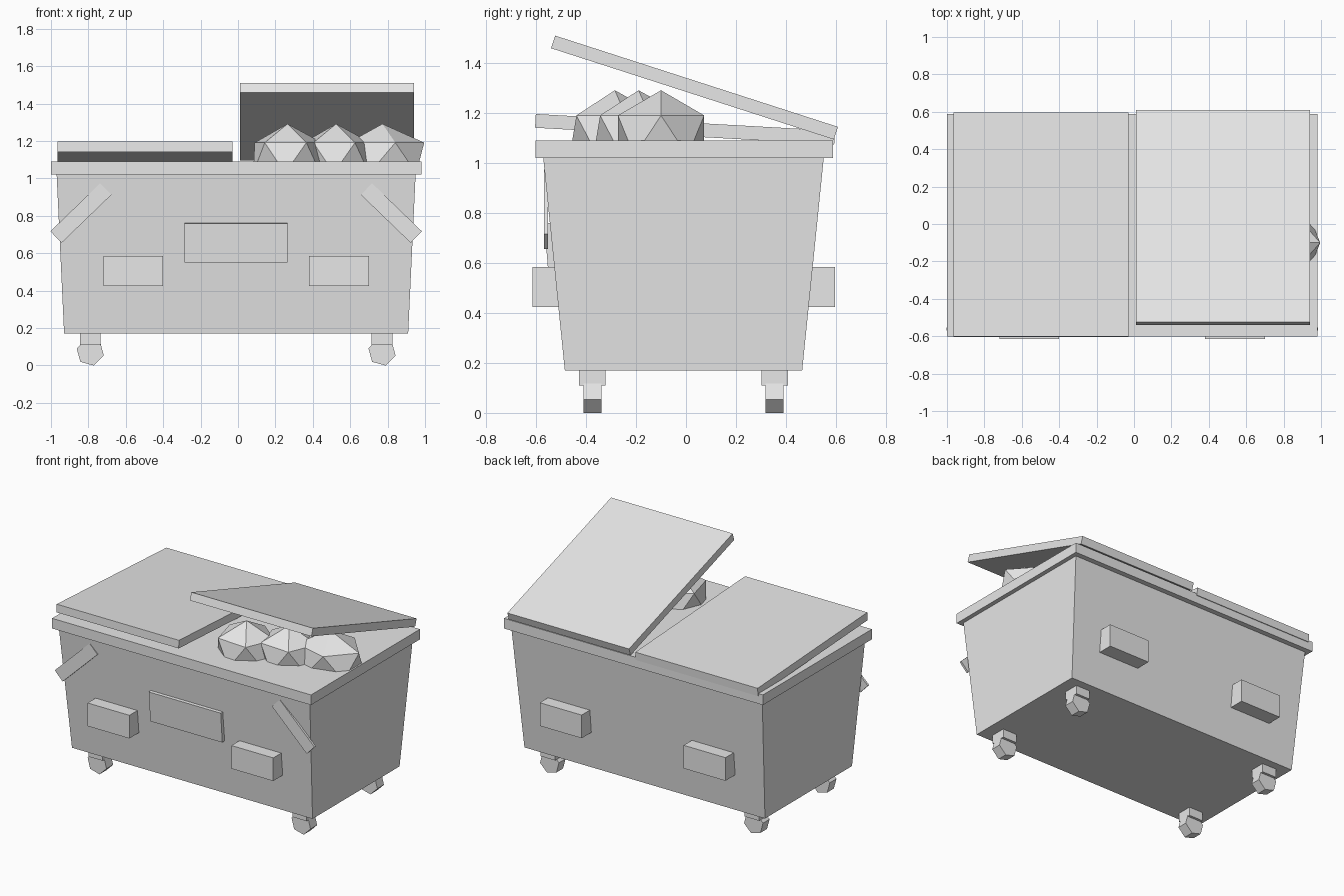
import bpy, bmesh, math
from mathutils import Matrix

if "Cube" in bpy.data.objects:
    bpy.data.objects.remove(bpy.data.objects["Cube"], do_unlink=True)

grey = bpy.data.materials.new("light grey")
grey.use_nodes = True
grey.diffuse_color = (0.8, 0.8, 0.8, 1)
grey.node_tree.nodes["Principled BSDF"].inputs["Base Color"].default_value = (0.8, 0.8, 0.8, 1)

MID = -0.01  # centre line of the bin in x and y


def finish(name, bm):
    bmesh.ops.recalc_face_normals(bm, faces=bm.faces)
    mesh = bpy.data.meshes.new(name)
    bm.to_mesh(mesh)
    bm.free()
    mesh.materials.append(grey)
    obj = bpy.data.objects.new(name, mesh)
    bpy.context.collection.objects.link(obj)
    return obj


def box(name, centre, size, angle=0, axis="X"):
    bm = bmesh.new()
    bmesh.ops.create_cube(bm, size=1)
    bmesh.ops.transform(bm, verts=bm.verts, matrix=Matrix.Diagonal((*size, 1)))
    obj = finish(name, bm)
    obj.matrix_world = Matrix.Translation(centre) @ Matrix.Rotation(angle, 4, axis)
    return obj


# Tapered container, wider at the top
body = box("bin_body", (MID, MID, 0.6), (1.92, 1.125, 0.86))
for v in body.data.vertices:
    if v.co.z < 0:
        v.co.x *= 0.958
        v.co.y *= 0.845

# Rim that closes the container top
box("bin_rim", (MID, MID + 0.003, 1.055), (1.98, 1.19, 0.07))

# One lid resting nearly shut, the other propped open
box("closed_lid", (-0.498, -0.004, 1.136), (0.935, 1.2, 0.055), -0.056)
box("open_lid", (0.475, 0.034, 1.303), (0.93, 1.19, 0.053), -0.312)

# Fork pockets on front and back
for side, x in (("right", -0.56), ("left", 0.54)):
    for end, y in (("front", -0.535), ("back", 0.517)):
        box(f"{end}_{side}_pocket", (x, y, 0.505), (0.32, 0.16, 0.16))

# Front plate, leaning out at the bottom
box("front_plate", (MID, -0.544, 0.656), (0.55, 0.03, 0.21), 0.08)

# Slanted handle bars on the front corners
for side, s in (("left", 1), ("right", -1)):
    box(f"{side}_handle", (MID + s * 0.83, -0.561, 0.815), (0.37, 0.015, 0.086),
        s * math.radians(44), "Y")

# Casters: mounting block and six-sided wheel
for sx in (-1, 1):
    for sy in (-1, 1):
        name = ("front" if sy < 0 else "back") + ("_left" if sx > 0 else "_right")
        x, y = MID + sx * 0.78, MID + sy * 0.365
        box(name + "_caster_mount", (x, y, 0.145), (0.11, 0.107, 0.07))
        bm = bmesh.new()
        bmesh.ops.create_cone(bm, cap_ends=True, segments=6, radius1=0.075,
                              radius2=0.075, depth=0.072)
        # Turn the wheel so its axle runs front to back
        bmesh.ops.transform(bm, verts=bm.verts, matrix=Matrix.Rotation(math.radians(15), 4, "Y")
                            @ Matrix.Rotation(math.pi / 2, 4, "X")
                            @ Matrix.Rotation(math.pi / 6, 4, "Z"))
        low = min(v.co.z for v in bm.verts)
        finish(name + "_wheel", bm).location = (x, y, -low)

# Faceted rubbish bags under the open lid
bags = (("front", 0.265, -0.285, 0.212, 14),
        ("middle", 0.525, -0.19, 0.212, 14),
        ("side", 0.772, -0.10, 0.25, 0))
for label, x, y, rx, turn in bags:
    bm = bmesh.new()
    bmesh.ops.create_icosphere(bm, subdivisions=1, radius=1)
    bmesh.ops.transform(bm, verts=bm.verts, matrix=Matrix.Diagonal((rx, 0.203, 0.182, 1))
                        @ Matrix.Rotation(math.radians(turn), 4, "Z"))
    finish(label + "_rubbish_bag", bm).location = (x, y, 1.11)
